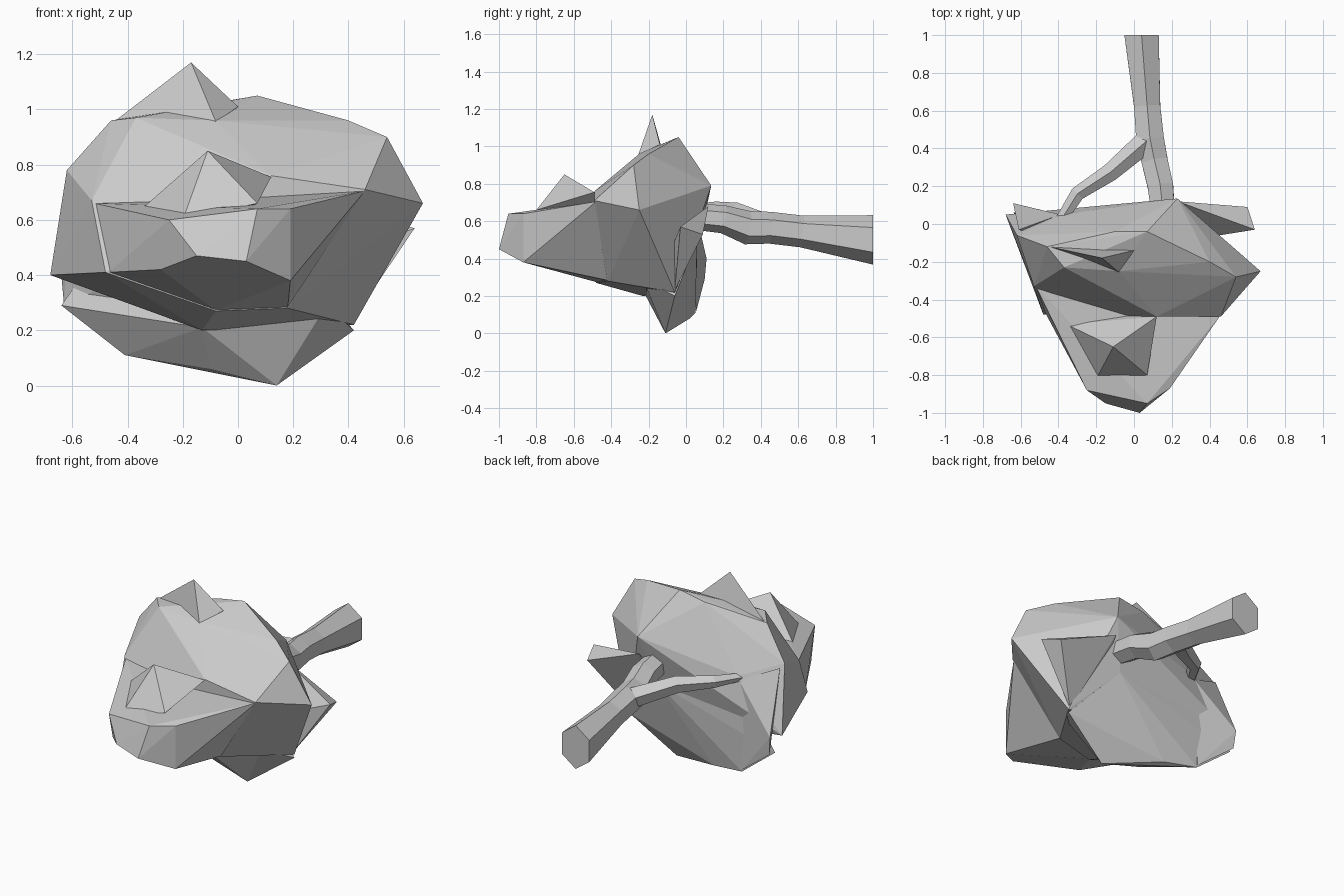
import bpy, bmesh, math
from mathutils import Vector

if "Cube" in bpy.data.objects:
    bpy.data.objects.remove(bpy.data.objects["Cube"])


def make_object(name, bm):
    bmesh.ops.recalc_face_normals(bm, faces=bm.faces)
    me = bpy.data.meshes.new(name)
    bm.to_mesh(me)
    bm.free()
    ob = bpy.data.objects.new(name, me)
    bpy.context.collection.objects.link(ob)
    return ob


def boulder(name, points):
    """Faceted lump: convex hull around a few corner points."""
    bm = bmesh.new()
    for p in points:
        bm.verts.new(p)
    bmesh.ops.convex_hull(bm, input=bm.verts)
    loose = [v for v in bm.verts if not v.link_faces]
    bmesh.ops.delete(bm, geom=loose, context='VERTS')
    return make_object(name, bm)


def limb(name, stations, sides):
    """Faceted tube through (x, y, z, half width, half height) stations."""
    bm = bmesh.new()
    rings = []
    centres = [Vector(s[:3]) for s in stations]
    for i, s in enumerate(stations):
        d = centres[min(i + 1, len(centres) - 1)] - centres[max(i - 1, 0)]
        if i == 0 and s[1] == 1:
            d = Vector((0, -1, 0))      # square cut at the outer end
        side = d.cross(Vector((0, 0, 1))).normalized()
        up = side.cross(d).normalized()
        ring = []
        for k in range(sides):
            a = 2 * math.pi * k / sides + math.pi / 2
            ring.append(bm.verts.new(centres[i] + side * s[3] * math.cos(a) + up * s[4] * math.sin(a)))
        rings.append(ring)
    for a, b in zip(rings, rings[1:]):
        for k in range(sides):
            j = (k + 1) % sides
            bm.faces.new((a[k], a[j], b[j], b[k]))
    bm.faces.new(rings[0])
    bm.faces.new(rings[-1])
    return make_object(name, bm)


# Main body of the leafy crown
crown = boulder("crown", [
    (-.37, -.23, .97), (-.46, -.12, .96), (-.08, -.25, .96), (-.1, -.04, 1.02),
    (.07, -.04, 1.05), (.4, -.2, .96), (.54, -.28, .9), (.67, -.25, .66),
    (.23, .135, .79), (-.62, -.06, .78), (-.68, .05, .4), (-.38, .05, .68),
    (-.53, -.33, .67), (.46, -.49, .71), (.12, -.49, .76), (-.48, -.48, .41),
    (-.08, -.48, .27), (.18, -.42, .28), (.32, -.24, .28), (-.13, -.23, .2),
    (.42, -.06, .22), (.15, .06, .5)])

# Secondary lumps merged into the crown
lumps = [
    boulder("lower_skirt", [
        (.14, -.11, 0), (.42, -.06, .2), (-.1, -.09, .06), (-.2, .02, .08),
        (-.41, .05, .11), (-.64, .06, .29), (-.13, -.22, .21), (.32, -.23, .29),
        (.15, .06, .5), (-.38, .05, .66), (0, 0, .6)]),
    boulder("front_lump", [
        (.03, -1, .45), (-.15, -.95, .47), (-.25, -.88, .6), (-.41, -.56, .53),
        (.07, -.95, .64), (.19, -.87, .64), (.19, -.87, .38), (-.28, -.8, .42),
        (.46, -.48, .705), (-.37, -.52, .64), (-.52, -.33, .66), (-.47, -.47, .41),
        (-.08, -.47, .272), (.18, -.41, .282), (0, -.3, .5)]),
    boulder("front_peak", [
        (-.11, -.65, .85), (-.36, -.53, .63), (.12, -.49, .755), (.07, -.8, .66),
        (-.2, -.82, .6), (-.05, -.46, .6)]),
    boulder("top_peak", [
        (-.17, -.18, 1.17), (-.45, -.12, .955), (-.08, -.255, .955),
        (0, -.14, 1.01), (-.15, -.1, .8)]),
    boulder("side_fin", [
        (.64, -.03, .57), (.6, .09, .53), (.41, -.06, .23),
        (.23, .12, .68), (.2, -.1, .4)]),
    boulder("left_fin", [
        (-.64, .11, .4), (-.63, .1, .29), (-.61, -.03, .76),
        (-.41, .055, .12), (-.39, .05, .66), (-.4, -.1, .4)]),
]
for lump in lumps:
    mod = crown.modifiers.new("union", 'BOOLEAN')
    mod.operation = 'UNION'
    mod.solver = 'EXACT'
    mod.object = lump
bpy.context.view_layer.update()
graph = bpy.context.evaluated_depsgraph_get()
merged = bpy.data.meshes.new_from_object(crown.evaluated_get(graph))
crown.modifiers.clear()
crown.data = merged
for lump in lumps:
    bpy.data.objects.remove(lump)

# Trunk and its side branch
limb("trunk", [
    (.04, 1, .5, .105, .132), (.07, .62, .545, .08, .085), (.085, .45, .565, .085, .085),
    (.11, .33, .565, .08, .09), (.14, .2, .61, .078, .075), (.16, .0, .63, .07, .07)], 6)
limb("branch", [
    (.09, .46, .57, .065, .06), (-.13, .27, .65, .05, .05),
    (-.3, .16, .67, .04, .035), (-.4, .0, .67, .03, .02)], 5)
